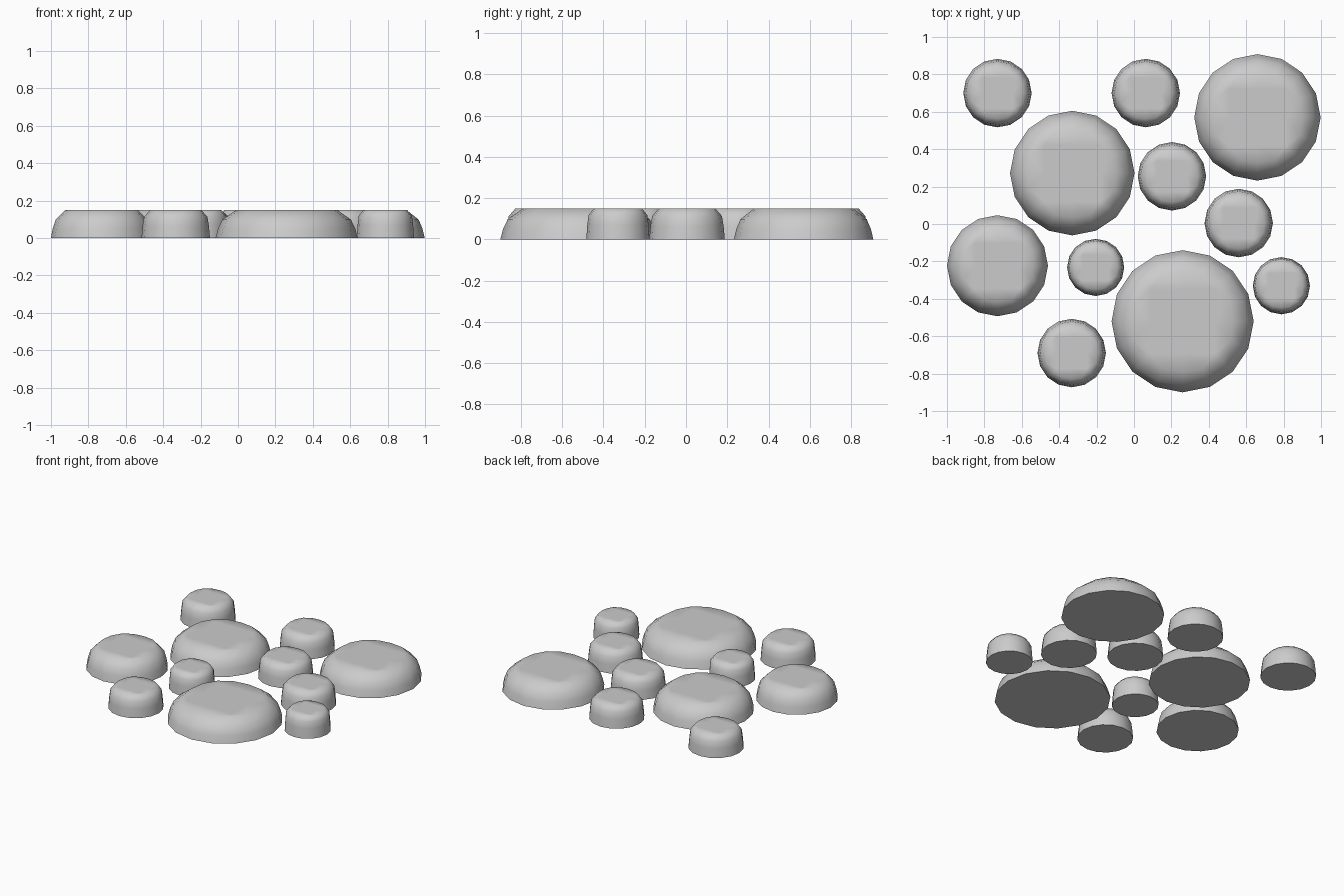
import bpy, bmesh, math

if "Cube" in bpy.data.objects:
    bpy.data.objects.remove(bpy.data.objects["Cube"])

SIDES = 16
HEIGHT = 0.15


def stone(name, x, y, r):
    """Low rounded pebble: 16-sided base, sloped shoulder, flat top."""
    t = min(1, max(0, (r - 0.153) / 0.12))          # 0 = small, 1 = large
    mix = lambda a, b: a + (b - a) * t
    # (radius factor, height, corner fullness)
    rings = [(1.0, 0.0, 0.0),
             (mix(0.97, 0.965), mix(0.07, 0.05), 0.0),
             (mix(0.93, 0.905), mix(0.118, 0.098), 0.01),
             (mix(0.76, 0.71), HEIGHT, 0.05)]
    bm = bmesh.new()
    loops = []
    for f, z, full in rings:
        loop = []
        for i in range(SIDES):
            a = 2 * math.pi * i / SIDES
            k = r * f * (1 + full * math.sin(2 * a) ** 2)
            loop.append(bm.verts.new((k * math.cos(a), k * math.sin(a), z)))
        loops.append(loop)
    # sides
    for lo, hi in zip(loops, loops[1:]):
        for i in range(SIDES):
            j = (i + 1) % SIDES
            bm.faces.new((lo[i], lo[j], hi[j], hi[i]))
    # base
    bm.faces.new(loops[0][::-1])
    # flat top with a square centre
    h = 0.45 * r
    square = [bm.verts.new((sx * h, sy * h, HEIGHT))
              for sx, sy in ((1, 0), (1, 1), (0, 1), (-1, 1),
                             (-1, 0), (-1, -1), (0, -1), (1, -1))]
    top = loops[-1]
    for i in range(8):
        j = (i + 1) % 8
        bm.faces.new((top[2 * i], top[2 * i + 1], top[(2 * i + 2) % SIDES],
                      square[j], square[i]))
    bm.faces.new(square)
    me = bpy.data.meshes.new(name)
    bm.to_mesh(me)
    bm.free()
    ob = bpy.data.objects.new(name, me)
    ob.location = (x, y, 0)
    bpy.context.collection.objects.link(ob)
    bpy.ops.object.select_all(action='DESELECT')
    ob.select_set(True)
    bpy.context.view_layer.objects.active = ob
    bpy.ops.object.shade_smooth_by_angle(angle=math.radians(60))


# large, medium and small stepping stones
groups = {
    "large_stone": [(0.26, -0.52, 0.38), (0.66, 0.57, 0.338), (-0.33, 0.272, 0.333)],
    "medium_stone": [(-0.73, -0.223, 0.27)],
    "small_stone": [(-0.73, 0.70, 0.183), (0.063, 0.70, 0.183), (0.203, 0.255, 0.183),
                    (0.56, 0.005, 0.183), (-0.333, -0.69, 0.183)],
    "pebble": [(-0.205, -0.232, 0.153), (0.788, -0.33, 0.153)],
}
for name, items in groups.items():
    for n, (x, y, r) in enumerate(items, 1):
        stone(f"{name}_{n}", x, y, r)
